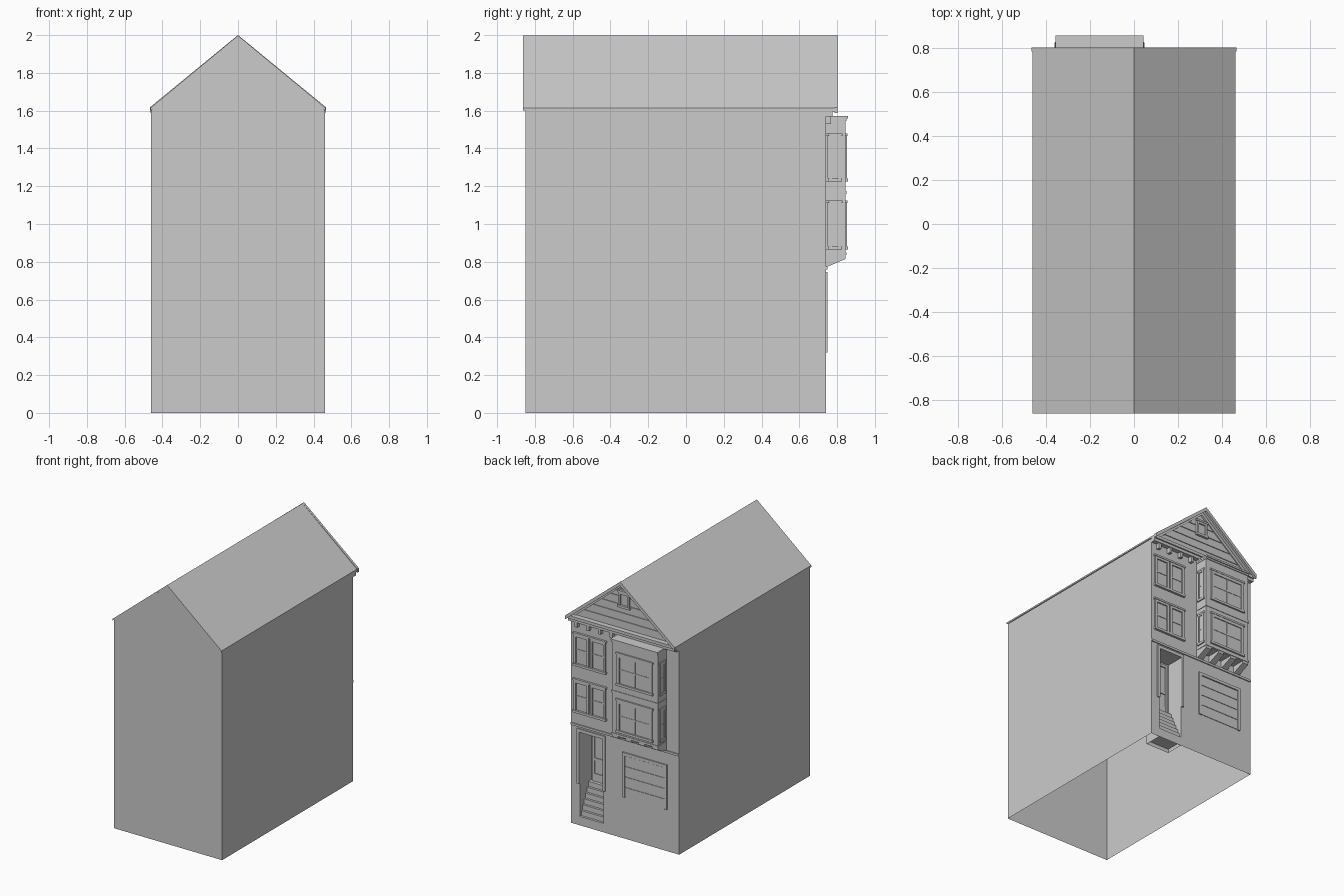
import bpy
import bmesh

if "Cube" in bpy.data.objects:
    bpy.data.objects.remove(bpy.data.objects["Cube"])

grey = bpy.data.materials.new("plain grey")
grey.use_nodes = True
grey.diffuse_color = (0.6, 0.6, 0.6, 1)
grey.node_tree.nodes["Principled BSDF"].inputs["Base Color"].default_value = (0.6, 0.6, 0.6, 1)

W, FRONT, BACK = 0.46, -0.85, 0.74      # half width, plain end, decorated end
EAVE, RIDGE = 1.6, 1.985


def finish(name, bm, recalc=True):
    if recalc:
        bmesh.ops.recalc_face_normals(bm, faces=bm.faces)
    mesh = bpy.data.meshes.new(name)
    bm.to_mesh(mesh)
    bm.free()
    mesh.materials.append(grey)
    ob = bpy.data.objects.new(name, mesh)
    bpy.context.collection.objects.link(ob)
    return ob


def face(bm, *pts):
    return bm.faces.new([bm.verts.new(p) for p in pts])


def add_prism(bm, base, offset):
    """Closed prism from a polygon and a sweep vector."""
    far = [tuple(a + b for a, b in zip(p, offset)) for p in base]
    face(bm, *base)
    face(bm, *far)
    for i in range(len(base)):
        j = (i + 1) % len(base)
        face(bm, base[i], base[j], far[j], far[i])
    bmesh.ops.remove_doubles(bm, verts=bm.verts[-6 * len(base):], dist=1e-6)


def add_box(bm, a, b):
    verts = bmesh.ops.create_cube(bm, size=1)["verts"]
    for v in verts:
        v.co = [(p + q) / 2 + c * abs(q - p) for p, q, c in zip(a, b, v.co)]


def boxes(name, pairs):
    bm = bmesh.new()
    for a, b in pairs:
        add_box(bm, a, b)
    return finish(name, bm)


def xz_prism(name, profile, y0, y1):
    bm = bmesh.new()
    for v in [profile]:
        far = [(x, y1, z) for x, z in v]
        near = [(x, y0, z) for x, z in v]
        face(bm, *near)
        face(bm, *far)
        for i in range(len(v)):
            j = (i + 1) % len(v)
            face(bm, near[i], near[j], far[j], far[i])
    bmesh.ops.remove_doubles(bm, verts=bm.verts, dist=1e-6)
    return finish(name, bm)


# Body shell, open underneath, with an entrance opening in the decorated wall
DX0, DX1, DZ0, DZ1 = 0.185, 0.385, 0.03, 0.72
IN = BACK - 0.14
bm = bmesh.new()
face(bm, (-W, FRONT, 0), (W, FRONT, 0), (W, FRONT, EAVE), (0, FRONT, RIDGE), (-W, FRONT, EAVE))
face(bm, (W, FRONT, 0), (W, BACK, 0), (W, BACK, EAVE), (W, FRONT, EAVE))
face(bm, (-W, BACK, 0), (-W, FRONT, 0), (-W, FRONT, EAVE), (-W, BACK, EAVE))
for x0, x1, z0, z1 in ((-W, DX0, 0, DZ1), (DX1, W, 0, DZ1), (DX0, DX1, 0, DZ0), (-W, W, DZ1, EAVE)):
    face(bm, (x1, BACK, z0), (x0, BACK, z0), (x0, BACK, z1), (x1, BACK, z1))
face(bm, (W, BACK, EAVE), (-W, BACK, EAVE), (0, BACK, RIDGE))
# Entrance recess
face(bm, (DX1, IN, 0), (DX0, IN, 0), (DX0, IN, DZ1), (DX1, IN, DZ1))
face(bm, (DX1, BACK, 0), (DX1, IN, 0), (DX1, IN, DZ1), (DX1, BACK, DZ1))
face(bm, (DX0, IN, 0), (DX0, BACK, 0), (DX0, BACK, DZ1), (DX0, IN, DZ1))
face(bm, (DX0, BACK, DZ1), (DX1, BACK, DZ1), (DX1, IN, DZ1), (DX0, IN, DZ1))
finish("house_body", bm, recalc=False)

# Steps up to the entrance
STEPS = 7
run, rise = 0.12 / STEPS, 0.27 / STEPS
boxes("entrance_steps", [((DX0, IN, DZ0 + i * rise), (DX1, BACK - i * run, DZ0 + (i + 1) * rise))
                         for i in range(STEPS)])

# Entrance door and casing
boxes("entrance_door", [
    ((0.20, IN, 0.30), (0.22, IN + 0.015, 0.70)), ((0.35, IN, 0.30), (0.37, IN + 0.015, 0.70)),
    ((0.20, IN, 0.68), (0.37, IN + 0.015, 0.70)), ((0.20, IN, 0.30), (0.37, IN + 0.012, 0.36)),
    ((0.22, IN, 0.30), (0.35, IN + 0.006, 0.68)), ((0.22, IN, 0.46), (0.35, IN + 0.012, 0.48))])
boxes("entrance_casing", [
    ((DX0 - 0.02, BACK, 0.32), (DX0, BACK + 0.01, 0.745)),
    ((DX1, BACK, 0.32), (DX1 + 0.02, BACK + 0.01, 0.745)),
    ((DX0, BACK, DZ1), (DX1, BACK + 0.01, 0.745))])

# Garage door with four panels
gx0, gx1, gz0, gz1, f = -0.36, 0.02, 0.32, 0.665, 0.022
parts = [((gx0, BACK, gz0), (gx0 + f, BACK + 0.01, gz1)), ((gx1 - f, BACK, gz0), (gx1, BACK + 0.01, gz1)),
         ((gx0 + f, BACK, gz1 - f), (gx1 - f, BACK + 0.01, gz1))]
ph = (gz1 - f - gz0) / 4
for i in range(4):
    parts.append(((gx0 + f, BACK, gz0 + i * ph + 0.004), (gx1 - f, BACK + 0.004, gz0 + (i + 1) * ph - 0.004)))
boxes("garage_door", parts)

# Belt between the lower and upper storeys
boxes("storey_belt", [((-W, BACK, 0.758), (W, BACK + 0.008, 0.775))])


# Windows: u runs along the wall, d stands out from it
def window(name, u, width, z0, z1, place, columns=2, rows=2, trim=0.022):
    h = width / 2
    items = [(u - h, u - h + trim, 0, 0.012, z0, z1), (u + h - trim, u + h, 0, 0.012, z0, z1),
             (u - h, u + h, 0, 0.012, z1 - trim, z1), (u - h - 0.008, u + h + 0.008, 0, 0.016, z1, z1 + 0.014),
             (u - h - 0.006, u + h + 0.006, 0, 0.018, z0 - 0.006, z0 + 0.012),
             (u - h + trim, u + h - trim, 0, 0.002, z0, z1)]
    inner = width - 2 * trim
    for i in range(1, columns):
        c = u - inner / 2 + inner * i / columns
        items.append((c - 0.005, c + 0.005, 0, 0.007, z0, z1 - trim))
    for i in range(1, rows):
        c = z0 + (z1 - z0) * i / rows
        items.append((u - inner / 2, u + inner / 2, 0, 0.006, c - 0.005, c + 0.005))
    boxes(name, [(place(a, d0, p), place(b, d1, q)) for a, b, d0, d1, p, q in items])


# Bay with cap, belts and corbels
bx0, bx1, by = -0.352, 0.038, 0.845
boxes("bay", [((bx0, BACK, 0.83), (bx1, by, 1.56))])
boxes("bay_cap", [((bx0 - 0.005, BACK, 1.558), (bx1 + 0.005, by + 0.013, 1.572)),
                  ((bx0 - 0.003, BACK, 1.545), (bx1 + 0.003, by + 0.006, 1.558))])
boxes("bay_belts", [((bx0 - 0.004, BACK + 0.01, z), (bx1 + 0.004, by + 0.004, z + h))
                    for z, h in ((0.835, 0.014), (1.158, 0.018))])
bm = bmesh.new()
for i in range(4):
    x = bx0 + i * (bx1 - bx0 - 0.05) / 3
    profile = [(BACK, 0.77), (by, 0.815), (by, 0.83), (BACK, 0.83)]
    a = [(x, y, z) for y, z in profile]
    b = [(x + 0.05, y, z) for y, z in profile]
    face(bm, *a)
    face(bm, *b)
    for j in range(4):
        k = (j + 1) % 4
        face(bm, a[j], a[k], b[k], b[j])
bmesh.ops.remove_doubles(bm, verts=bm.verts, dist=1e-6)
finish("bay_corbels", bm)

for storey, z0, z1 in (("lower", 0.87, 1.11), ("upper", 1.23, 1.465)):
    window(storey + "_bay_window", -0.157, 0.30, z0, z1, lambda u, d, z: (u, by + d * 0.7, z))
    window(storey + "_bay_right_window", 0.79, 0.06, z0, z1,
           lambda u, d, z: (bx1 + d * 0.5, u, z), columns=1, trim=0.012)
    window(storey + "_bay_left_window", 0.79, 0.06, z0, z1,
           lambda u, d, z: (bx0 - d * 0.5, u, z), columns=1, trim=0.012)
    for side, u in (("inner", 0.226), ("outer", 0.366)):
        window(storey + "_" + side + "_window", u, 0.128, z0, z1,
               lambda u, d, z: (u, BACK + d, z), columns=1, trim=0.018)

# Cornice below the gable, with small brackets
boxes("cornice", [((-W, BACK, 1.57), (W, BACK + 0.035, 1.592)),
                  ((-W, BACK, 1.592), (W, BACK + 0.045, 1.615))])
boxes("cornice_brackets", [((x, BACK, 1.53), (x + 0.022, BACK + 0.028, 1.57))
                           for x in (0.09, 0.19, 0.29, 0.39)])

# Gable boards
slope = (RIDGE - EAVE) / W
z, board = 1.615, 0.062
for i in range(5):
    top = z + board - 0.005
    a, b = (RIDGE - z) / slope, (RIDGE - top) / slope
    xz_prism("gable_board_%d" % (i + 1), [(-a, z), (a, z), (b, top), (-b, top)], BACK, BACK + 0.006)
    z += board
window("gable_window", 0, 0.095, 1.785, 1.895, lambda u, d, z: (u, BACK + 0.006 + d, z),
       columns=1, rows=1, trim=0.016)


# Roof and rake trim
def chevron(half, low, high, thick):
    return [(-half, low), (0, high), (half, low), (half, low - thick), (0, high - thick), (-half, low - thick)]


xz_prism("roof", chevron(0.463, 1.615, 1.998, 0.013), -0.862, 0.79)
xz_prism("rake_trim", chevron(0.466, 1.618, 2.0, 0.03), 0.785, 0.803)
xz_prism("gable_rake_board", chevron(W, 1.605, 1.987, 0.03), BACK, BACK + 0.014)
xz_prism("plain_gable", [(-W, 1.605), (W, 1.605), (0, 1.986)], -0.857, FRONT)
